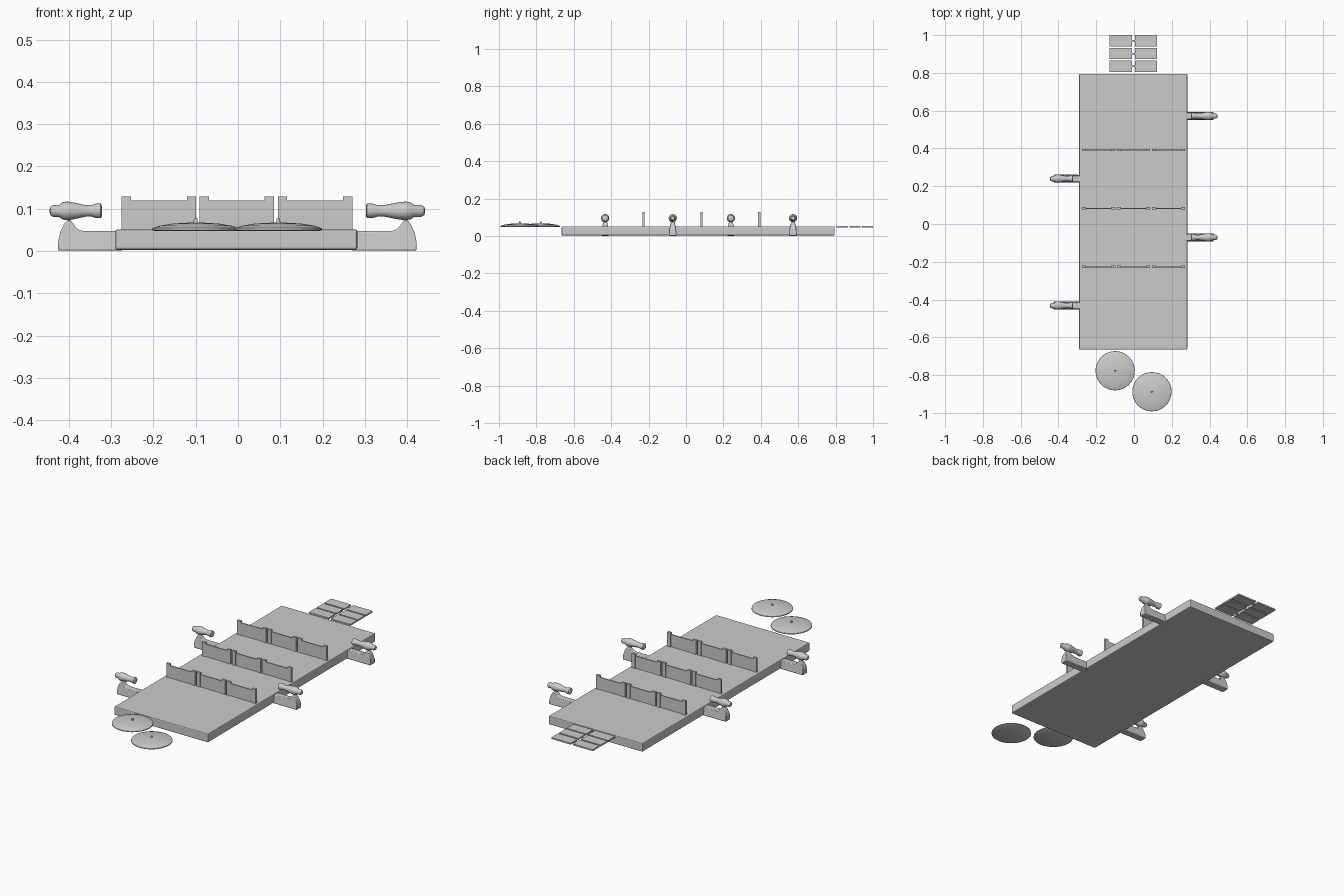
import bpy, bmesh, math
from mathutils import Matrix, Vector

if "Cube" in bpy.data.objects:
    bpy.data.objects.remove(bpy.data.objects["Cube"])

grey = bpy.data.materials.new("light grey")
grey.diffuse_color = (0.6, 0.6, 0.6, 1)
grey.use_nodes = True
grey.node_tree.nodes["Principled BSDF"].inputs["Base Color"].default_value = grey.diffuse_color


def finish(name, bm, smooth=False):
    bmesh.ops.recalc_face_normals(bm, faces=bm.faces[:])
    me = bpy.data.meshes.new(name)
    bm.to_mesh(me)
    bm.free()
    me.materials.append(grey)
    ob = bpy.data.objects.new(name, me)
    bpy.context.collection.objects.link(ob)
    if smooth:
        bpy.ops.object.select_all(action='DESELECT')
        ob.select_set(True)
        bpy.context.view_layer.objects.active = ob
        bpy.ops.object.shade_smooth_by_angle(angle=math.radians(40))
    return ob


def add_box(bm, x0, x1, y0, y1, z0, z1):
    m = Matrix.Translation(((x0 + x1) / 2, (y0 + y1) / 2, (z0 + z1) / 2))
    m = m @ Matrix.Diagonal((x1 - x0, y1 - y0, z1 - z0, 1))
    bmesh.ops.create_cube(bm, size=1, matrix=m)


def bevel(ob, width, segments=1):
    mod = ob.modifiers.new("bevel", 'BEVEL')
    mod.width, mod.segments = width, segments


def lathe(name, profile, matrix, steps=24):
    """Spin (radius, height) points around local z."""
    bm = bmesh.new()
    rings = []
    for r, h in profile:
        rings.append([bm.verts.new(matrix @ Vector((r * math.cos(a), r * math.sin(a), h)))
                      for a in (2 * math.pi * i / steps for i in range(steps))])
    for lo, hi in zip(rings, rings[1:]):
        for i in range(steps):
            j = (i + 1) % steps
            bm.faces.new((lo[i], lo[j], hi[j], hi[i]))
    bm.faces.new(rings[0])
    bm.faces.new(rings[-1])
    return finish(name, bm, True)


# Deck slab
bm = bmesh.new()
add_box(bm, -0.29, 0.282, -0.665, 0.795, 0.003, 0.051)
bevel(finish("deck", bm), 0.005, 2)

# Three rows of barriers, each with three framed panels
for y in (0.392, 0.083, -0.227):
    bm = bmesh.new()
    for cx in (-0.187, -0.003, 0.182):
        add_box(bm, cx - 0.066, cx + 0.066, y - 0.003, y + 0.003, 0.05, 0.119)
        for s in (-1, 1):
            px = cx + s * 0.077
            add_box(bm, px - 0.011, px + 0.011, y - 0.006, y + 0.006, 0.05, 0.129)
    finish("barrier_row", bm)

# Shallow domes with a small pin
for x, y in ((-0.1, -0.777), (0.095, -0.888)):
    lathe("dome", [(0.098, 0.047), (0.104, 0.05), (0.103, 0.054), (0.085, 0.06),
                   (0.055, 0.065), (0.02, 0.067), (0.005, 0.068), (0.004, 0.077)],
          Matrix.Translation((x, y, 0)), 32)

# Rear panels in two columns with thin links
bm = bmesh.new()
for y0, y1 in ((0.805, 0.866), (0.873, 0.932), (0.94, 1.0)):
    add_box(bm, -0.131, -0.01, y0, y1, 0.044, 0.052)
    add_box(bm, 0.004, 0.122, y0, y1, 0.044, 0.052)
    ym = (y0 + y1) / 2
    add_box(bm, -0.012, 0.006, ym - 0.004, ym + 0.004, 0.046, 0.05)
finish("rear_panels", bm)

# Side arms with turned pods on top
ARM = [(0.27, 0.001), (0.422, 0.001), (0.422, 0.022), (0.417, 0.045), (0.408, 0.064),
       (0.4, 0.074), (0.393, 0.074), (0.383, 0.06), (0.374, 0.051), (0.362, 0.047), (0.27, 0.047)]
POD = [(0.013, 0.302), (0.017, 0.305), (0.017, 0.318), (0.0135, 0.33), (0.0135, 0.345),
       (0.018, 0.368), (0.021, 0.385), (0.022, 0.397), (0.020, 0.408), (0.014, 0.417),
       (0.0145, 0.432), (0.01, 0.44), (0.004, 0.442)]
for side, y in ((1, 0.572), (1, -0.071), (-1, 0.24), (-1, -0.432)):
    shift = 0 if side > 0 else -0.003
    bm = bmesh.new()
    rows = []
    for s in (-1, 1):
        # arm narrows towards the pod
        rows.append([bm.verts.new((side * x + shift,
                                   y + s * (0.021 - 0.011 * max(0, z - 0.03) / 0.045), z))
                     for x, z in ARM])
    n = len(ARM)
    for i in range(n):
        j = (i + 1) % n
        bm.faces.new((rows[0][i], rows[0][j], rows[1][j], rows[1][i]))
    bm.faces.new(rows[0])
    bm.faces.new(rows[1])
    ob = finish("side_arm", bm, True)
    bevel(ob, 0.005, 2)
    # the left pods are a little shorter on the inner end
    prof = [(r, h if side > 0 else 0.442 - (0.442 - h) * 0.88) for r, h in POD]
    turn = Matrix.Rotation(side * math.pi / 2, 4, 'Y')
    lathe("pod", prof, Matrix.Translation((shift, y, 0.095)) @ turn, 20)
